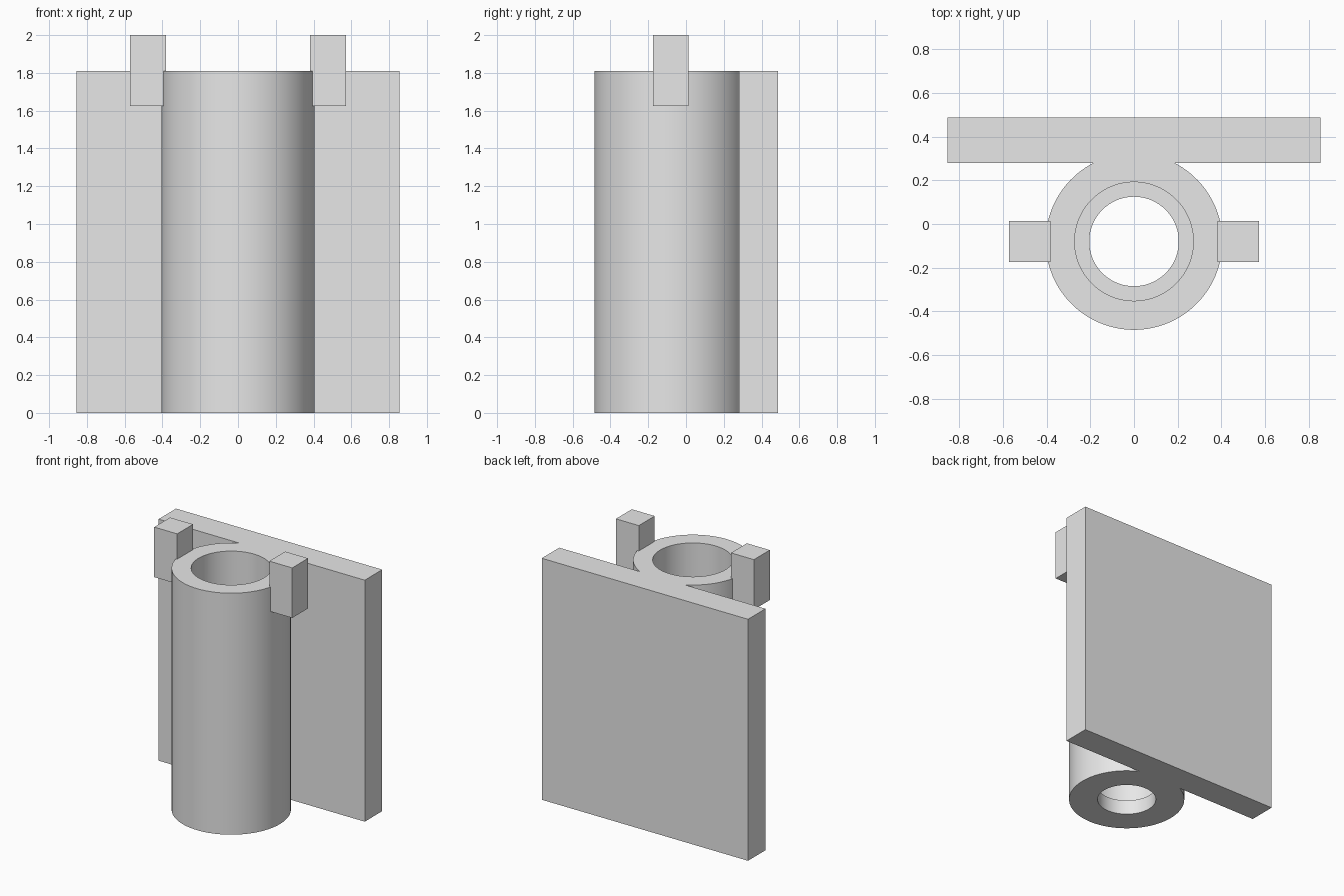
import bpy, bmesh
from math import asin, cos, sin, pi
from mathutils import Vector

if "Cube" in bpy.data.objects:
    bpy.data.objects.remove(bpy.data.objects["Cube"], do_unlink=True)

HEIGHT = 1.81
AXIS_Y = -0.08
SLEEVE_R, BORE_R, LIP_R = 0.405, 0.272, 0.205
LIP_H = 0.11
PLATE_X, PLATE_FRONT, PLATE_BACK = 0.855, 0.28, 0.487
SEGMENTS = 96

grey = bpy.data.materials.new("plain grey")
grey.use_nodes = True
colour = (0.8, 0.8, 0.8, 1)
grey.diffuse_color = colour
grey.node_tree.nodes["Principled BSDF"].inputs["Base Color"].default_value = colour


def make_object(name, bm):
    bmesh.ops.recalc_face_normals(bm, faces=bm.faces)
    mesh = bpy.data.meshes.new(name)
    bm.to_mesh(mesh)
    bm.free()
    mesh.materials.append(grey)
    obj = bpy.data.objects.new(name, mesh)
    bpy.context.collection.objects.link(obj)
    return obj


def prism(name, outline, z0, z1):
    bm = bmesh.new()
    face = bm.faces.new([bm.verts.new((x, y, z0)) for x, y in outline])
    top = bmesh.ops.extrude_face_region(bm, geom=[face])["geom"]
    verts = [v for v in top if isinstance(v, bmesh.types.BMVert)]
    bmesh.ops.translate(bm, verts=verts, vec=Vector((0, 0, z1 - z0)))
    return make_object(name, bm)


def arc(radius, start, end, count):
    angles = [start + (end - start) * i / count for i in range(count + 1)]
    return [(radius * cos(a), AXIS_Y + radius * sin(a)) for a in angles]


def select_only(obj):
    bpy.ops.object.select_all(action="DESELECT")
    obj.select_set(True)
    bpy.context.view_layer.objects.active = obj


# Back plate and sleeve as one extruded outline
join = asin((PLATE_FRONT - AXIS_Y) / SLEEVE_R)
outline = arc(SLEEVE_R, pi - join, 2 * pi + join, SEGMENTS)
outline += [(PLATE_X, PLATE_FRONT), (PLATE_X, PLATE_BACK),
            (-PLATE_X, PLATE_BACK), (-PLATE_X, PLATE_FRONT)]
body = prism("plate_and_sleeve", outline, 0, HEIGHT)

# Stepped bore: wide from the top, narrower through the bottom lip
for name, radius, bottom in (("lip_cutter", LIP_R, -0.2), ("bore_cutter", BORE_R, LIP_H)):
    cutter = prism(name, arc(radius, 0, 2 * pi, SEGMENTS)[:-1], bottom, HEIGHT + 0.2)
    cutter.hide_render = True
    cut = body.modifiers.new(name, "BOOLEAN")
    cut.operation = "DIFFERENCE"
    cut.solver = "EXACT"
    cut.object = cutter
    select_only(body)
    bpy.ops.object.modifier_apply(modifier=cut.name)
    bpy.data.objects.remove(cutter, do_unlink=True)

select_only(body)
bpy.ops.object.shade_smooth_by_angle(angle=0.5)

# Square lugs on both sides of the sleeve rim
for name, side in (("left_lug", 1), ("right_lug", -1)):
    near, far = 0.382 * side, 0.572 * side
    prism(name, [(near, -0.175), (far, -0.175), (far, 0.013), (near, 0.013)], 1.625, 2)
